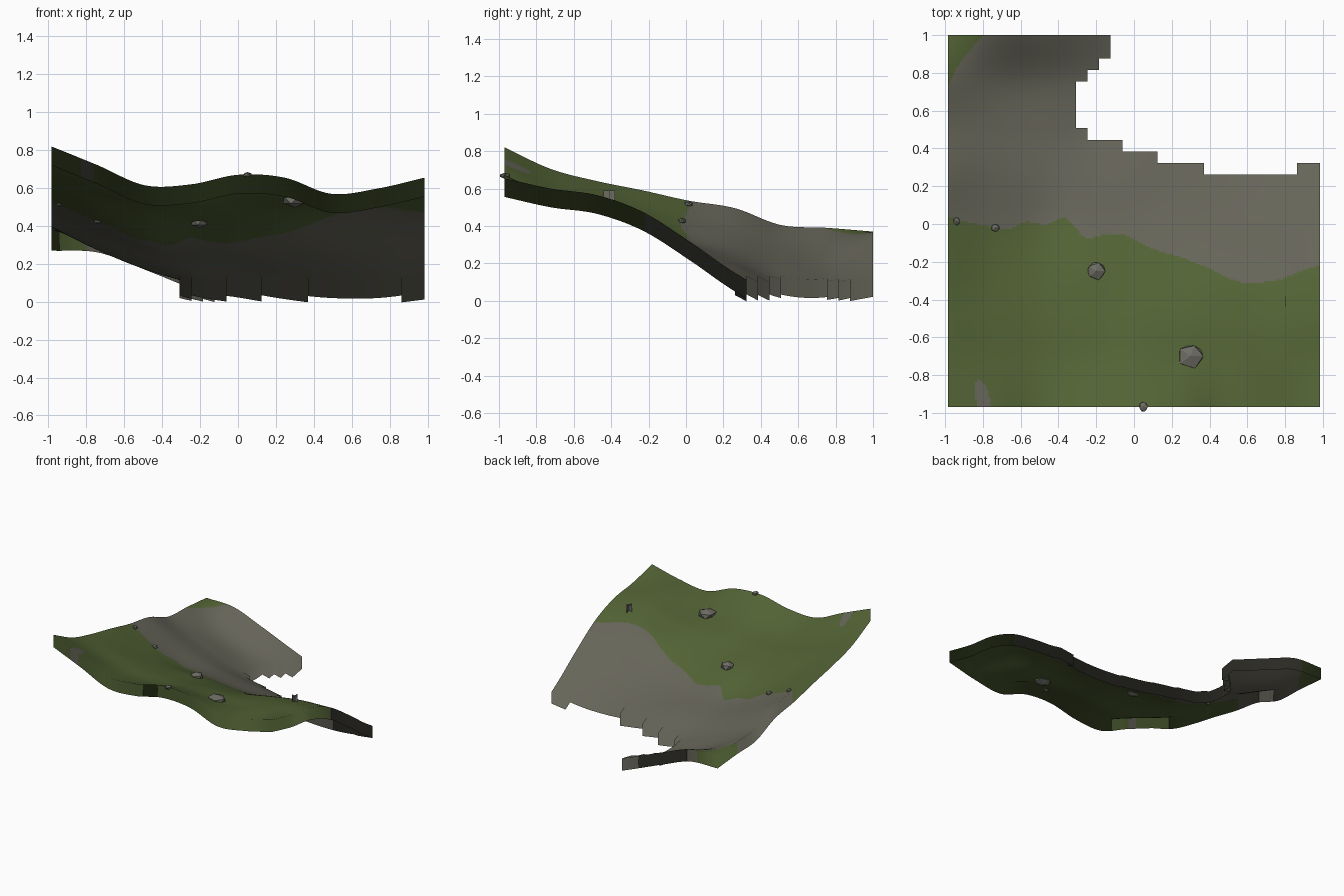
import bpy, bmesh, math, random
from mathutils import Vector

cube = bpy.data.objects.get("Cube")
if cube:
    bpy.data.objects.remove(cube, do_unlink=True)
random.seed(4)


def material(name, rgb):
    mat = bpy.data.materials.new(name)
    mat.use_nodes = True
    mat.diffuse_color = (*rgb, 1)
    mat.node_tree.nodes["Principled BSDF"].inputs["Base Color"].default_value = (*rgb, 1)
    return mat


GRASS = material("grass_green", (0.086, 0.125, 0.036))
EARTH = material("bare_earth_grey", (0.134, 0.13, 0.1))
STONE = material("stone_grey", (0.155, 0.153, 0.128))

# Coarse heights, rows running front to back, columns along x
HEIGHTS = [
    [.82, .72, .615, .62, .67, .655, .57, .598, .655],
    [.705, .61, .535, .525, .56, .545, .53, .59, .60],
    [.64, .55, .485, .475, .485, .485, .50, .555, .565],
    [.59, .48, .415, .41, .39, .39, .43, .465, .475],
    [.535, .415, .32, .295, .27, .26, .255, .275, .32],
    [.495, .365, .27, .215, .185, .145, .12, .12, .15],
    [.405, .295, .20, .115, .07, .03, 0, 0, .02],
    [.39, .275, .175, .105, .06, 0, 0, 0, 0],
    [.37, .36, .27, .17, .075, 0, 0, 0, 0],
]
X0, Y0, SIZE = -.985, -.97, 1.97
CELLS, FINE, SKIRT = 32, 6, .1


def spline(values, t):
    """Smooth curve through evenly spaced values, t from 0 to 1."""
    last = len(values) - 1
    i = min(int(t * last), last - 1)
    f = t * last - i
    b, c = values[i], values[i + 1]
    a = values[i - 1] if i > 0 else 2 * b - c
    d = values[i + 2] if i + 2 <= last else 2 * c - b
    return b + f / 2 * (c - a + f * (2 * a - 5 * b + 4 * c - d + f * (3 * (b - c) + d - a)))


def height(x, y):
    u = min(max((x - X0) / SIZE, 0), 1)
    v = min(max((y - Y0) / SIZE, 0), 1)
    return spline([spline(row, u) for row in HEIGHTS], v)


def removed(i, j):
    """Stepped bay where the shore cells are missing."""
    if i < 11:
        return False
    if i < 14:
        return (24, 23, 23)[i - 11] <= j < (28, 29, 30)[i - 11]
    start = 23 if i < 15 else 22 if i < 18 else 21 if i < 22 else 20 if i < 30 else 21
    return j >= start


# Edge of the grass across the slope
GRASS_EDGE = [.04, .01, -.01, -.03, .01, -.005, .03, -.07, -.06, -.06, -.11,
              -.15, -.18, -.22, -.27, -.31, -.31, -.29, -.25, -.22]


def ground_index(x, y):
    middle = -.805 - .2 * (y + .9)
    patch = ((x - middle) / .036) ** 2 + max(0, (y + .89) / .06) ** 2 < 1 and y < -.8
    corner = y > .72 + .28 * ((x - X0) / .19) ** .7
    grass = y < spline(GRASS_EDGE, (x - X0) / SIZE)
    return 0 if corner or (grass and not patch) else 1


def finish(bm, name, mats):
    mesh = bpy.data.meshes.new(name)
    bm.to_mesh(mesh)
    bm.free()
    for m in mats:
        mesh.materials.append(m)
    ob = bpy.data.objects.new(name, mesh)
    bpy.context.collection.objects.link(ob)
    return ob


# Terrain sheet
bm = bmesh.new()
n = CELLS * FINE
step = SIZE / n
verts = {}


def vert(i, j):
    if (i, j) not in verts:
        x, y = X0 + i * step, Y0 + j * step
        verts[i, j] = bm.verts.new((x, y, height(x, y)))
    return verts[i, j]


for i in range(n):
    for j in range(n):
        if not removed(i // FINE, j // FINE):
            f = bm.faces.new([vert(i, j), vert(i + 1, j), vert(i + 1, j + 1), vert(i, j + 1)])
            f.material_index = ground_index(X0 + (i + .5) * step, Y0 + (j + .5) * step)
            f.smooth = True
bm.normal_update()
normals = [v.normal.copy() for v in bm.verts]

# Hanging skirt around the open rim, shaded as one with the slope above it
rim = [e for e in bm.edges if e.is_boundary]
low = {}
for e in rim:
    for v in e.verts:
        if v not in low:
            low[v] = bm.verts.new(v.co - Vector((0, 0, SKIRT)))
            normals.append(v.normal.copy())
for e in rim:
    source = e.link_faces[0]
    a, b = e.verts
    outward = (a.co + b.co) / 2 - source.calc_center_median()
    wall = bm.faces.new([a, b, low[b], low[a]])
    wall.material_index = source.material_index
    wall.smooth = True
    wall.normal_update()
    if wall.normal.dot(outward) < 0:
        wall.normal_flip()

terrain = finish(bm, "hillside_terrain", [GRASS, EARTH])
terrain.data.normals_split_custom_set_from_vertices(normals)


# Faceted rocks resting on the slope
def rock(name, x, y, lift, sx, sy, sz):
    bm = bmesh.new()
    bmesh.ops.create_icosphere(bm, subdivisions=1, radius=1)
    for v in bm.verts:
        v.co *= random.uniform(.9, 1.08)
    bmesh.ops.convex_hull(bm, input=bm.verts)
    z = height(x, y) + lift
    for v in bm.verts:
        v.co = Vector((v.co.x * sx + x, v.co.y * sy + y, v.co.z * sz + z))
    finish(bm, name, [STONE])


rock("large_rock", .3, -.7, .002, .075, .07, .04)
rock("middle_rock", -.2, -.25, .006, .052, .052, .032)
rock("front_rim_rock", .05, -.968, -.002, .025, .03, .016)
rock("small_rock", -.735, -.02, .006, .025, .022, .018)
rock("side_rim_rock", -.94, .015, .004, .02, .024, .017)

# Thin upright stone slivers, crossed
for name, sx, sy in (("side_stone_sliver", .002, .06), ("cross_stone_sliver", .05, .002)):
    bm = bmesh.new()
    bmesh.ops.create_cube(bm, size=1)
    for v in bm.verts:
        v.co = Vector((v.co.x * sx + .8, v.co.y * sy - .41, v.co.z * .06 + .56))
    finish(bm, name, [STONE])
